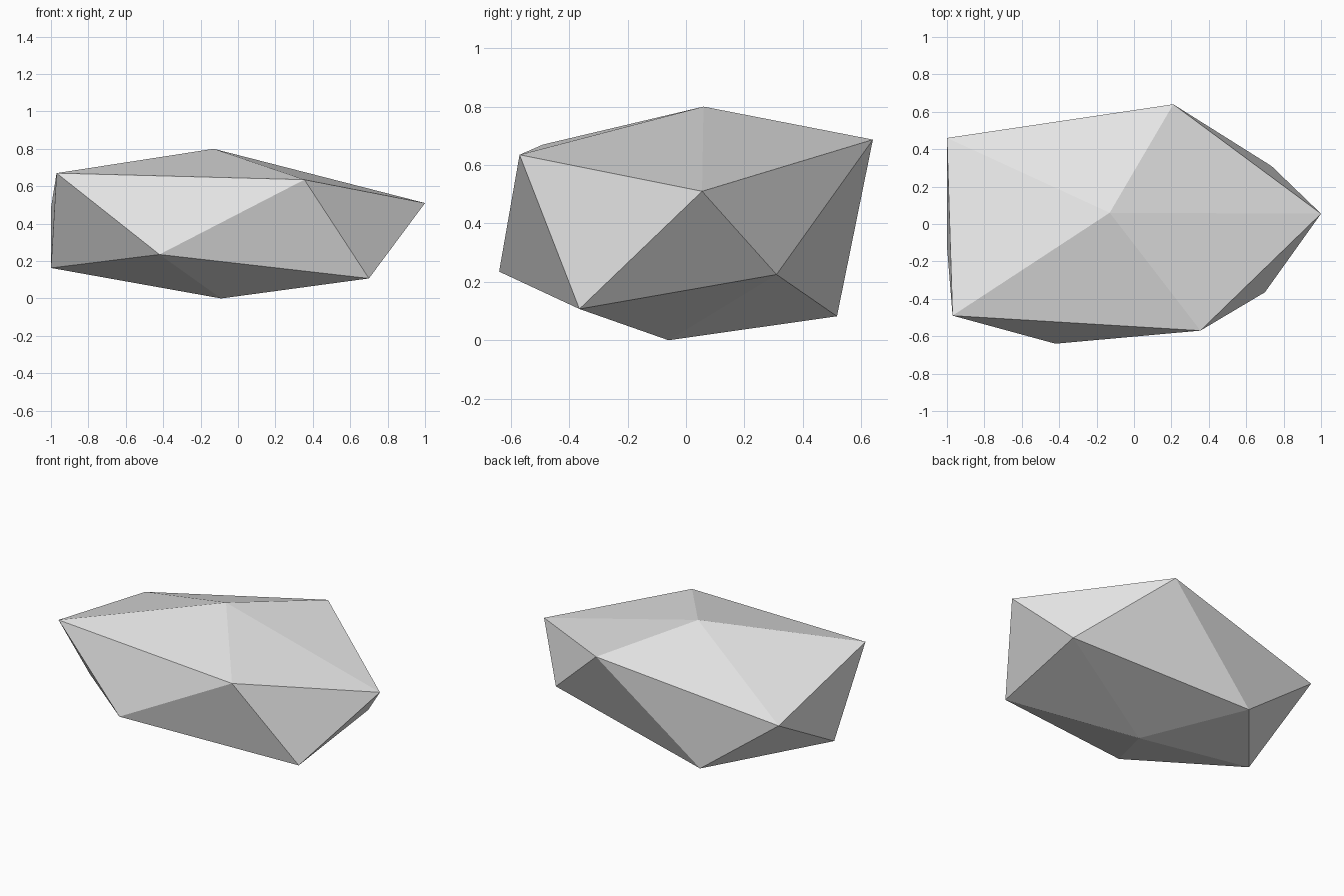
import bpy
import bmesh

if "Cube" in bpy.data.objects:
    bpy.data.objects.remove(bpy.data.objects["Cube"])

# Stone colour
stone = bpy.data.materials.new("stone_grey")
stone.diffuse_color = (0.8, 0.8, 0.8, 1.0)
stone.use_nodes = True
stone.node_tree.nodes["Principled BSDF"].inputs["Base Color"].default_value = stone.diffuse_color

# Rough rock: an uneven twenty-sided solid made of two caps and a zigzag band
bm = bmesh.new()
top = bm.verts.new((-0.13, 0.06, 0.80))
bottom = bm.verts.new((-0.09, -0.06, 0.0))
upper = [bm.verts.new(p) for p in (
    (-0.97, -0.49, 0.67), (0.355, -0.57, 0.635), (1.0, 0.055, 0.51),
    (0.21, 0.64, 0.687), (-1.0, 0.46, 0.485))]
lower = [bm.verts.new(p) for p in (
    (-0.42, -0.64, 0.235), (0.70, -0.365, 0.107), (0.735, 0.31, 0.225),
    (-0.465, 0.517, 0.082), (-1.0, -0.12, 0.163))]

for i in range(5):
    j = (i + 1) % 5
    bm.faces.new((top, upper[i], upper[j]))        # upper cap
    bm.faces.new((upper[i], lower[i], upper[j]))   # band, pointing down
    bm.faces.new((lower[i], lower[j], upper[j]))   # band, pointing up
    bm.faces.new((bottom, lower[j], lower[i]))     # lower cap

bmesh.ops.recalc_face_normals(bm, faces=bm.faces)
mesh = bpy.data.meshes.new("rock")
bm.to_mesh(mesh)
bm.free()
mesh.materials.append(stone)
rock = bpy.data.objects.new("rock", mesh)
bpy.context.collection.objects.link(rock)
